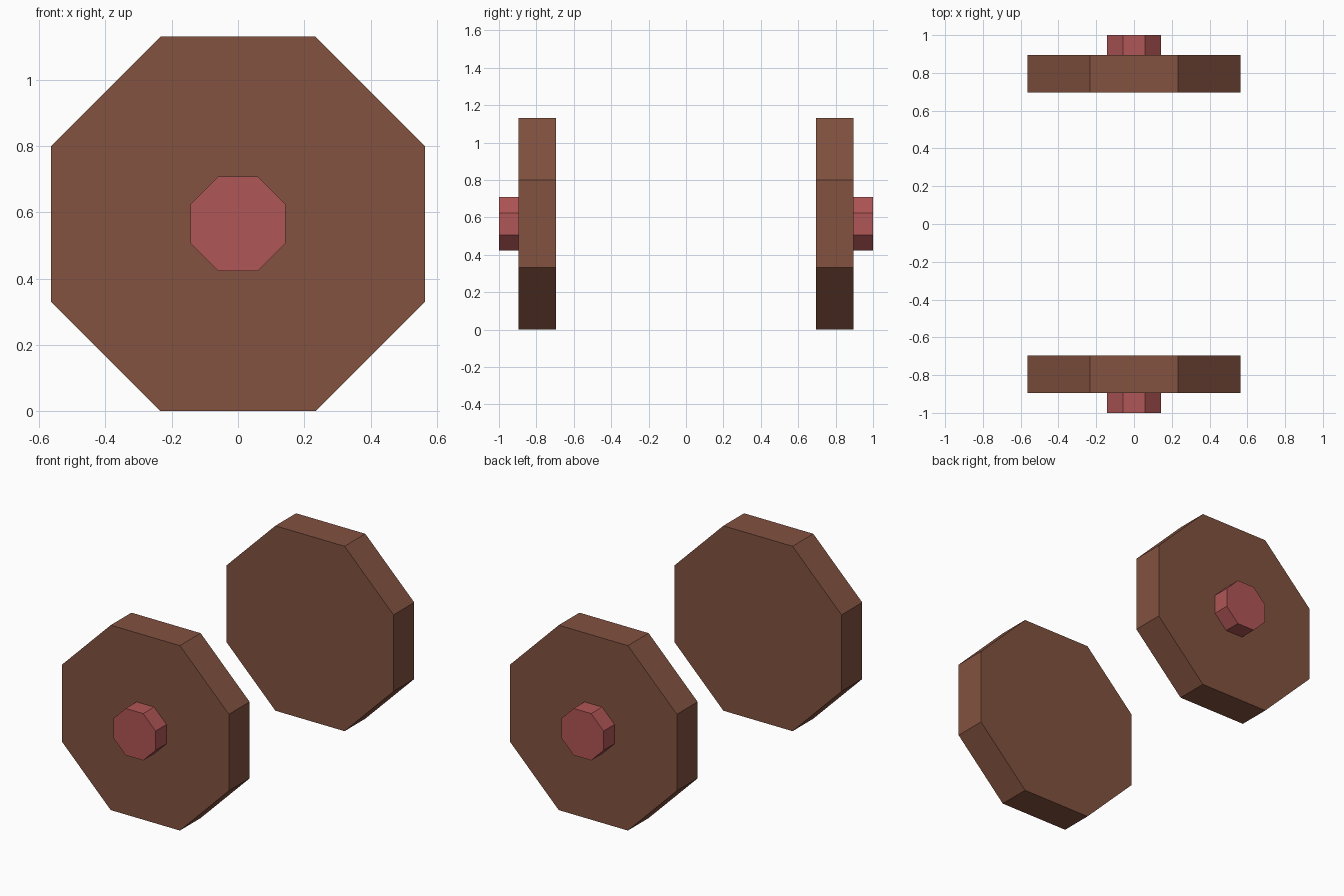
import bpy, bmesh
from math import pi, cos
from mathutils import Matrix

cube = bpy.data.objects.get("Cube")
if cube:
    bpy.data.objects.remove(cube, do_unlink=True)

SIDES = 8
AXLE_Z = 0.565


def material(name, colour):
    mat = bpy.data.materials.new(name)
    mat.use_nodes = True
    mat.diffuse_color = colour
    mat.node_tree.nodes["Principled BSDF"].inputs["Base Color"].default_value = colour
    return mat


def octagon_disc(name, apothem, y_start, y_end, mat):
    """Flat-bottomed octagonal prism running along y at axle height."""
    radius = apothem / cos(pi / SIDES)
    place = (Matrix.Translation((0, (y_start + y_end) / 2, AXLE_Z))
             @ Matrix.Rotation(pi / 2, 4, 'X')
             @ Matrix.Rotation(pi / SIDES, 4, 'Z'))
    bm = bmesh.new()
    bmesh.ops.create_cone(bm, cap_ends=True, segments=SIDES, radius1=radius,
                          radius2=radius, depth=abs(y_end - y_start), matrix=place)
    mesh = bpy.data.meshes.new(name)
    bm.to_mesh(mesh)
    bm.free()
    mesh.materials.append(mat)
    obj = bpy.data.objects.new(name, mesh)
    bpy.context.collection.objects.link(obj)
    return obj


brown = material("wheel brown", (0.223, 0.084, 0.051, 1))
red = material("hub red", (0.434, 0.092, 0.092, 1))

# A wheel at each end of the axle line, with its hub facing outward
for side, s in (("front", -1), ("back", 1)):
    octagon_disc(side + "_wheel", AXLE_Z, s * 0.695, s * 0.895, brown)
    octagon_disc(side + "_hub", 0.143, s * 0.885, s * 1.0, red)
